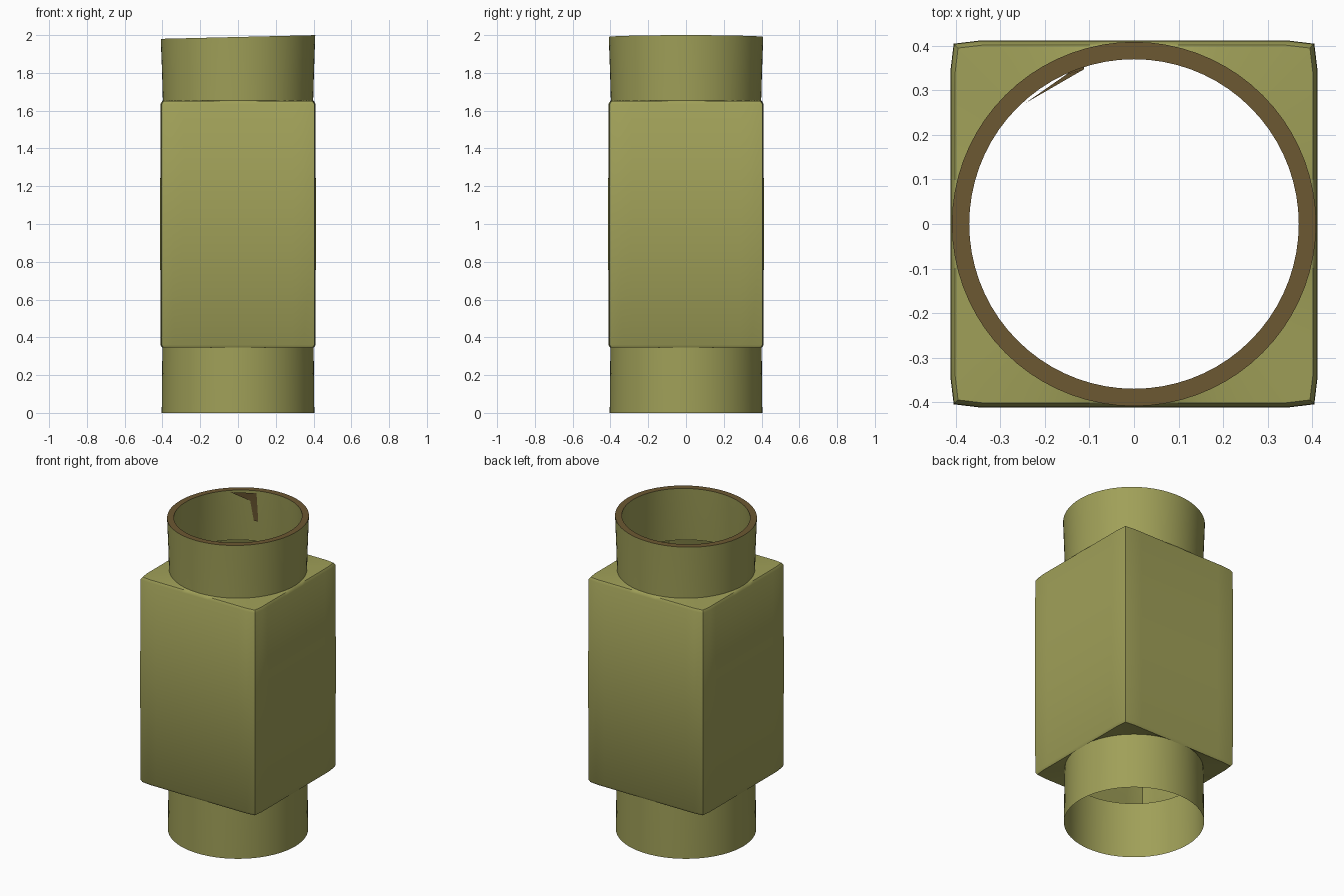
import bpy, bmesh, math

if "Cube" in bpy.data.objects:
    bpy.data.objects.remove(bpy.data.objects["Cube"])

N = 72


def material(name, rgb):
    m = bpy.data.materials.new(name)
    m.diffuse_color = (*rgb, 1)
    m.use_nodes = True
    m.node_tree.nodes["Principled BSDF"].inputs["Base Color"].default_value = m.diffuse_color
    return m


green = material("olive_green", (0.35, 0.35, 0.098))
brown = material("dark_brown", (0.15, 0.098, 0.032))


def section(kind, r, a):
    """Point of a round or softly cornered square cross-section."""
    c, s = math.cos(a), math.sin(a)
    if kind == "square":
        k = r / (abs(c) ** 40 + abs(s) ** 40) ** (1 / 40)
    else:
        k = r
    return c * k, s * k


def height(z, x):
    # the upper rim rises slightly to the right
    return z - 0.010 + 0.024 * x if z > 1.9 else z


def loft(name, rings, mat, smooth=True):
    bm = bmesh.new()
    loops = []
    for z, kind, r in rings:
        loop = []
        for i in range(N):
            x, y = section(kind, r, 2 * math.pi * i / N)
            loop.append(bm.verts.new((x, y, height(z, x))))
        loops.append(loop)
    for a, b in zip(loops, loops[1:]):
        for i in range(N):
            j = (i + 1) % N
            bm.faces.new((a[i], a[j], b[j], b[i]))
    return finish(name, bm, mat)


def finish(name, bm, mat):
    me = bpy.data.meshes.new(name)
    bm.to_mesh(me)
    bm.free()
    me.materials.append(mat)
    ob = bpy.data.objects.new(name, me)
    bpy.context.collection.objects.link(ob)
    bpy.ops.object.select_all(action='DESELECT')
    ob.select_set(True)
    bpy.context.view_layer.objects.active = ob
    bpy.ops.object.shade_smooth_by_angle(angle=math.radians(35))
    return ob


# hollow square body with a round collar at each end
loft("body_and_collars", [
    (0.00, "round", 0.404), (0.20, "round", 0.402), (0.355, "round", 0.400),
    (0.345, "square", 0.402), (0.360, "square", 0.411),
    (1.00, "square", 0.412),
    (1.635, "square", 0.411), (1.650, "square", 0.402),
    (1.655, "round", 0.398), (1.80, "round", 0.402), (2.00, "round", 0.409),
], green)

# brown rim on top
loft("top_rim", [(2.00, "round", 0.409), (2.00, "round", 0.370)], brown)

# inner face of the upper collar
loft("upper_collar_lining",
     [(2.00, "round", 0.370), (1.85, "round", 0.380), (1.66, "round", 0.397)], green)

# brown stain running down the inside of the upper collar
bm = bmesh.new()
pts = []
for deg, z in [(132, 1.985), (108, 1.985), (107, 1.80), (111, 1.80), (114, 1.93)]:
    a = math.radians(deg)
    r = 0.364 + (2 - z) * 0.07
    x, y = section("round", r, a)
    pts.append(bm.verts.new((x, y, z - 0.01)))
for tri in [(0, 1, 4), (1, 2, 4), (2, 3, 4)]:
    bm.faces.new([pts[i] for i in tri])
finish("inner_stain", bm, brown)
